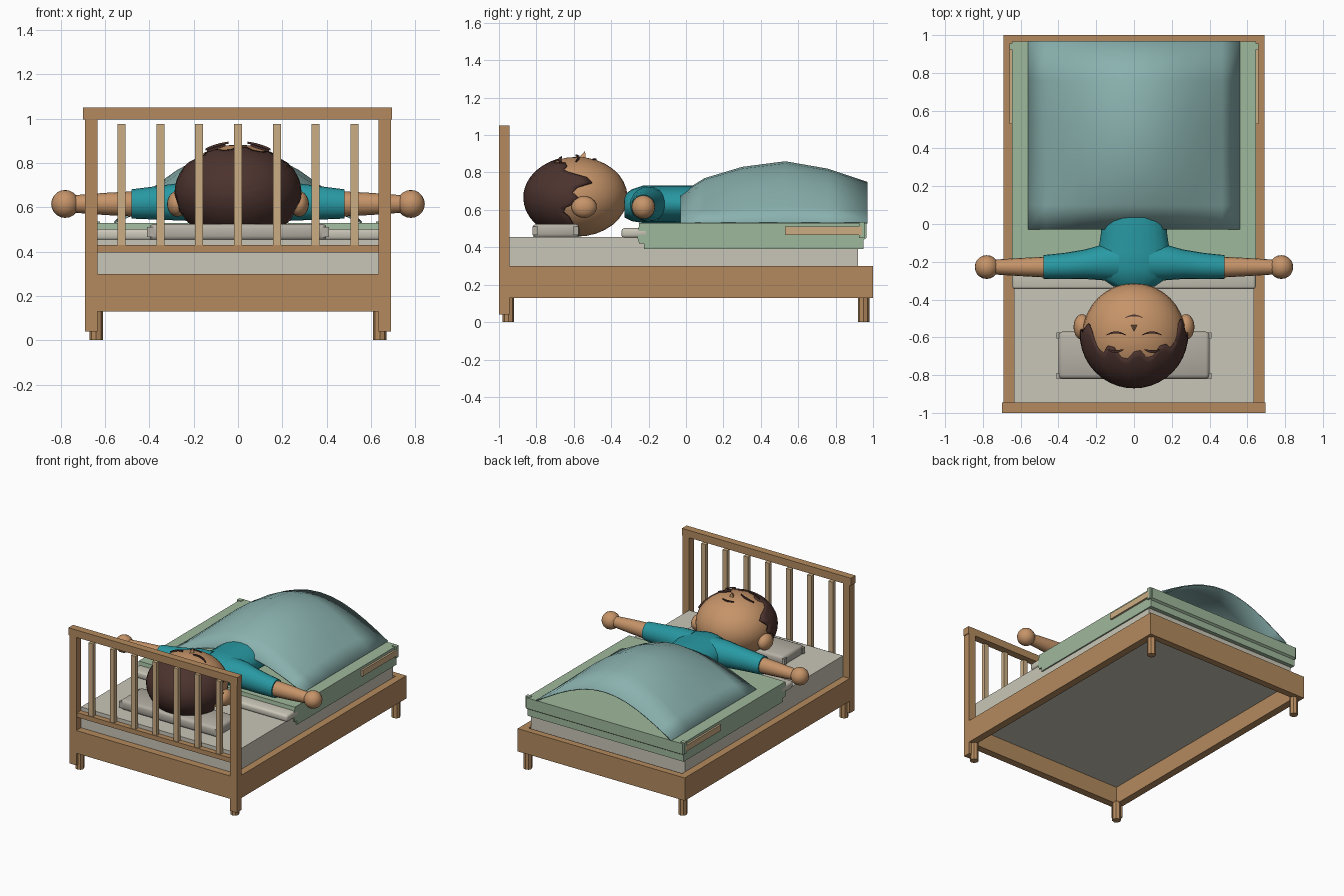
import bpy, bmesh
from math import sin, cos, pi, sqrt, radians
from mathutils import Vector

if "Cube" in bpy.data.objects:
    bpy.data.objects.remove(bpy.data.objects["Cube"])


def material(name, rgb):
    lin = [(c / 255 / 12.92 if c < 11 else ((c / 255 + 0.055) / 1.055) ** 2.4) for c in rgb]
    m = bpy.data.materials.new(name)
    m.use_nodes = True
    m.diffuse_color = (*lin, 1)
    m.node_tree.nodes["Principled BSDF"].inputs["Base Color"].default_value = (*lin, 1)
    return m


WOOD = material("oak wood", (180, 138, 94))
PALE = material("pale wood", (203, 174, 132))
LINEN = material("linen", (201, 197, 183))
PILLOW = material("pillow grey", (180, 175, 164))
GREEN = material("sage blanket", (159, 184, 156))
QUILT = material("teal quilt", (138, 178, 175))
SHIRT = material("turquoise shirt", (40, 153, 163))
SKIN = material("skin", (198, 148, 105))
HAIR = material("dark brown hair", (76, 51, 46))


def finish(name, bm, mat, smooth=None):
    bmesh.ops.recalc_face_normals(bm, faces=bm.faces)
    me = bpy.data.meshes.new(name)
    bm.to_mesh(me)
    bm.free()
    me.materials.append(mat)
    ob = bpy.data.objects.new(name, me)
    bpy.context.collection.objects.link(ob)
    if smooth:
        bpy.ops.object.select_all(action='DESELECT')
        ob.select_set(True)
        bpy.context.view_layer.objects.active = ob
        bpy.ops.object.shade_smooth_by_angle(angle=radians(smooth))
    return ob


def box(name, lo, hi, mat, bevel=0):
    bm = bmesh.new()
    bmesh.ops.create_cube(bm, size=1)
    for v in bm.verts:
        v.co = [(a + b) / 2 + c * (b - a) for a, b, c in zip(lo, hi, v.co)]
    if bevel:
        bmesh.ops.bevel(bm, geom=bm.edges[:], offset=bevel, segments=2, affect='EDGES', profile=0.5)
    return finish(name, bm, mat, 50 if bevel else None)


def grid_faces(bm, rows, closed):
    for a, b in zip(rows, rows[1:]):
        n = len(a)
        for i in range(n if closed else n - 1):
            j = (i + 1) % n
            bm.faces.new((a[i], a[j], b[j], b[i]))


def loft(name, axis, rings, mat, n=20):
    """Elliptic rings (position, centre u, centre z, radius u, radius z) along x or y."""
    bm = bmesh.new()
    rows = []
    for p, cu, cz, ru, rz in rings:
        row = []
        for i in range(n):
            a = 2 * pi * i / n
            u, z = cu + ru * cos(a), cz + rz * sin(a)
            row.append(bm.verts.new((p, u, z) if axis == 'x' else (u, p, z)))
        rows.append(row)
    grid_faces(bm, rows, True)
    bm.faces.new(rows[0])
    bm.faces.new(rows[-1])
    return finish(name, bm, mat, 45)


def ball(name, centre, radii, mat, seg=24):
    bm = bmesh.new()
    bmesh.ops.create_uvsphere(bm, u_segments=seg, v_segments=seg // 2, radius=1)
    for v in bm.verts:
        v.co = Vector(centre) + Vector([c * r for c, r in zip(v.co, radii)])
    return finish(name, bm, mat, 60)


# Bed frame: rails, legs, headboard
box("head_rail", (-.64, -1, .13), (.64, -.945, .30), WOOD)
box("foot_rail", (-.64, .95, .13), (.64, 1, .30), WOOD)
for side, s in (("right", -1), ("left", 1)):
    x0, x1 = sorted((s * .635, s * .69))
    box(side + "_rail", (x0, -.945, .13), (x1, 1, .30), WOOD)
    box(side + "_headboard_post", (x0, -1, .04), (x1, -.945, 1), WOOD)
    for end, y in (("head", -.95), ("foot", .95)):
        bm = bmesh.new()
        bmesh.ops.create_cone(bm, cap_ends=True, segments=8, radius1=.03, radius2=.03, depth=.14)
        bmesh.ops.translate(bm, verts=bm.verts, vec=(s * .64, y, .07))
        finish(side + "_" + end + "_leg", bm, WOOD)
box("headboard_top_rail", (-.70, -1, .995), (.695, -.945, 1.05), WOOD)
box("headboard_lower_rail", (-.64, -.99, .395), (.64, -.95, .43), WOOD)
for i in range(-3, 4):
    box("headboard_bar", (i * .175 - .018, -.985, .43), (i * .175 + .018, -.955, .975), PALE)

# Mattress, pillow and folded sheet
box("mattress", (-.635, -.945, .26), (.635, .92, .455), LINEN)
box("folded_sheet", (-.645, -.345, .45), (.645, -.2, .502), LINEN, .015)
box("pillow", (-.40, -.82, .45), (.40, -.57, .525), PILLOW, .02)
for sx in (-1, 1):
    for y in (-.805, -.59):
        box("pillow_corner", (sx * .395 - .015, y - .015, .465), (sx * .395 + .015, y + .015, .51), PILLOW)

# Blanket extruded from its side profile, with corner tabs
outline = [(-.225, .39), (.95, .39), (.95, .44), (.965, .45), (.965, .53), (-.25, .53),
           (-.26, .45), (-.25, .42), (-.225, .42)]
bm = bmesh.new()
face = bm.faces.new([bm.verts.new((-.645, y, z)) for y, z in outline])
ext = bmesh.ops.extrude_face_region(bm, geom=[face])
bmesh.ops.translate(bm, vec=(1.29, 0, 0), verts=[g for g in ext["geom"] if isinstance(g, bmesh.types.BMVert)])
finish("blanket", bm, GREEN)
for s in (-1, 1):
    box("blanket_corner", (s * .64 - .018, .925, .45), (s * .64 + .018, .955, .535), GREEN)
    box("blanket_side_strip", (s * .65 - .009, .53, .465), (s * .65 + .009, .94, .51), PALE)

# Arched quilt, open at both ends
ridge = [(-.03, .69), (.1, .77), (.3, .83), (.53, .86), (.76, .82), (.97, .75)]
bm = bmesh.new()
rows = []
for y, top in ridge:
    us = [i / 6 for i in range(-6, 7)]
    rows.append([bm.verts.new((.56 * u, y, .535 + (top - .535) * cos(u * pi / 2))) for u in us])
grid_faces(bm, rows, False)
quilt = finish("quilt", bm, QUILT, 40)
shell = quilt.modifiers.new("thickness", 'SOLIDIFY')
shell.thickness = .008

# Sleeper: torso, arms, hands
loft("torso", 'y', [(-.33, 0, .62, .11, .06), (-.29, 0, .625, .17, .085), (-.23, 0, .63, .2, .1),
                    (-.15, 0, .63, .19, .1), (-.05, 0, .63, .175, .1), (.08, 0, .63, .18, .1),
                    (.3, 0, .62, .18, .09)], SHIRT)
for side, s in (("right", -1), ("left", 1)):
    loft(side + "_sleeve", 'x', [(s * .08, -.2, .63, .105, .095), (s * .18, -.205, .63, .092, .093),
                                 (s * .26, -.213, .625, .078, .085), (s * .36, -.222, .62, .07, .076),
                                 (s * .48, -.228, .615, .063, .066)], SHIRT)
    loft(side + "_forearm", 'x', [(s * .45, -.228, .615, .056, .058), (s * .6, -.228, .615, .048, .05),
                                  (s * .76, -.228, .615, .038, .038)], SKIN, 16)
    ball(side + "_hand", (s * .78, -.228, .615), (.063, .063, .063), SKIN, 20)
    ball(side + "_ear", (s * .275, -.545, .615), (.045, .068, .058), SKIN, 20)

# Head lying face up
HC = Vector((0, -.585, .67))
HR = Vector((.272, .272, .213))
ball("head", HC, HR, SKIN, 32)


# Hair cap grown from the crown to a jagged hairline
def hairline(a):
    """Angle a is measured from the forehead (0) round to the nape (pi)."""
    keys = [(0, 66), (.7, 75), (1.15, 103), (1.5, 88), (2, 80), (2.4, 88), (pi, 90)]
    for (a0, v0), (a1, v1) in zip(keys, keys[1:]):
        if a <= a1 + 1e-6:
            return v0 + (v1 - v0) * (a - a0) / (a1 - a0)
    return 90


bm = bmesh.new()
N, M = 48, 10
rows = []
for k in range(1, M + 1):
    row = []
    for i in range(N):
        a = 2 * pi * i / N
        fold = min(a, 2 * pi - a)
        jag = (5 if i % 4 < 2 else -5) if fold < 2 else 0
        t = radians(hairline(fold) + jag) * k / M
        row.append(bm.verts.new((.287 * sin(t) * sin(a), HC.y - .285 * cos(t),
                                 HC.z - .004 + .221 * sin(t) * cos(a))))
    rows.append(row)
grid_faces(bm, rows, True)
pole = bm.verts.new((0, HC.y - .285, HC.z - .004))
for i in range(N):
    bm.faces.new((pole, rows[0][i], rows[0][(i + 1) % N]))
hair = finish("hair", bm, HAIR, 50)
hair.modifiers.new("thickness", 'SOLIDIFY').thickness = .012


# Facial strokes follow the head surface
def stroke(name, cx, cy, half, rise, thick, lift):
    bm = bmesh.new()
    rows = []
    for i in range(9):
        u = i / 4 - 1
        x, y = cx + half * u, cy + rise * (1 - u * u)
        w = thick * (1.1 - .8 * u * u)
        row = []
        for dy, dz in ((-w, 0), (w, 0), (w, .01), (-w, .01)):
            q = 1 - (x / HR.x) ** 2 - ((y + dy - HC.y) / HR.y) ** 2
            row.append(bm.verts.new((x, y + dy, HC.z + HR.z * sqrt(max(q, 0)) + lift + dz)))
        rows.append(row)
    grid_faces(bm, rows, True)
    bm.faces.new(rows[0])
    bm.faces.new(rows[-1])
    finish(name, bm, HAIR)


for side, s in (("right", -1), ("left", 1)):
    stroke(side + "_closed_eye", s * .095, -.588, .052, .014, .005, .006)
    stroke(side + "_eyebrow", s * .098, -.665, .042, -.01, .007, .008)
stroke("mouth", 0, -.498, .048, .014, .004, -.003)

# Nose wedge
bm = bmesh.new()
base = [bm.verts.new(c) for c in ((-.02, -.535, .87), (.02, -.535, .87), (0, -.58, .87))]
tip = bm.verts.new((0, -.54, .915))
bm.faces.new(base)
for i in range(3):
    bm.faces.new((base[i], base[(i + 1) % 3], tip))
finish("nose", bm, SKIN)
